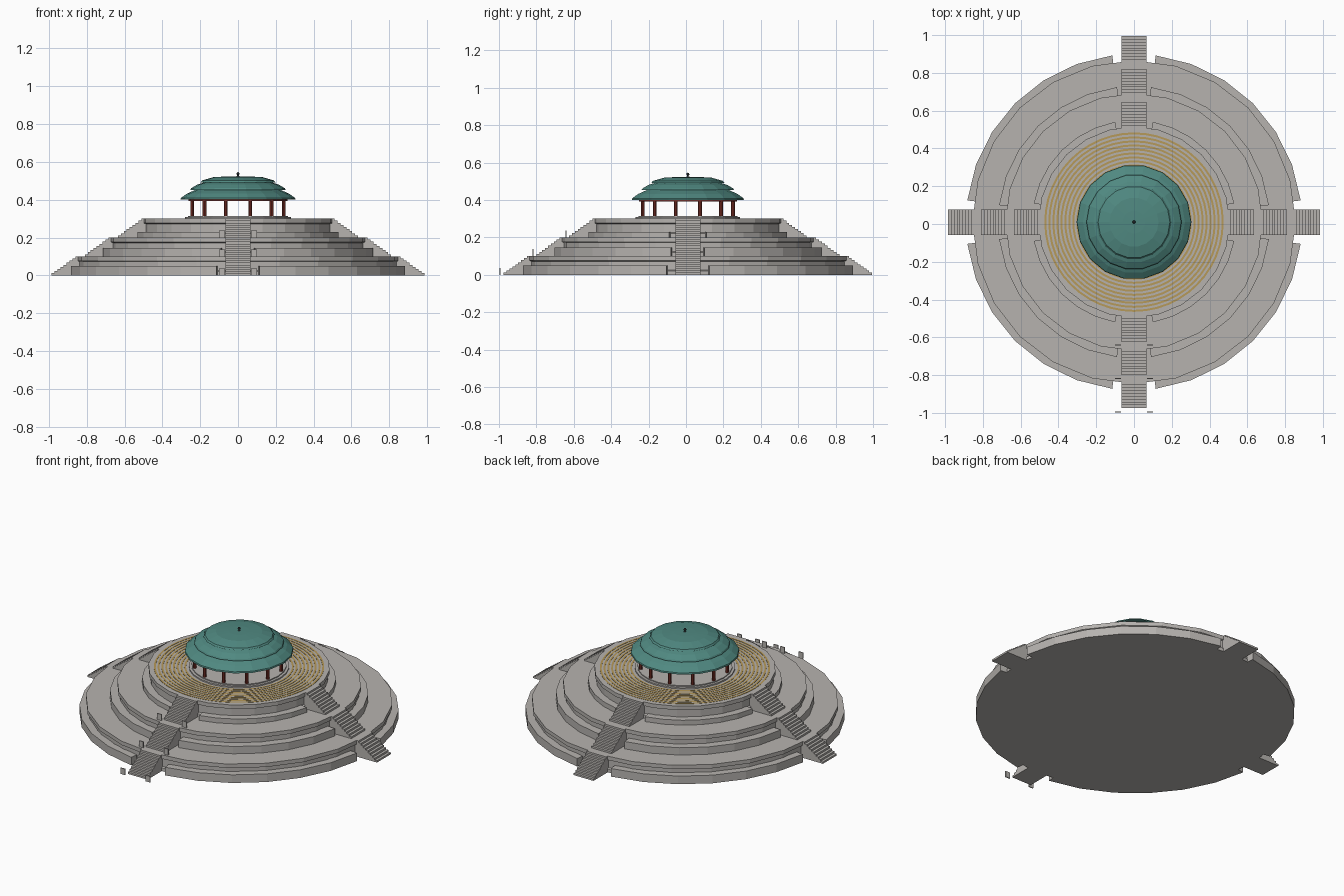
import bpy, bmesh
from math import sin, cos, pi, asin, radians
from mathutils import Matrix, Vector

cube = bpy.data.objects.get("Cube")
if cube:
    bpy.data.objects.remove(cube, do_unlink=True)

CY = 0.01  # shared axis of all the round parts


def material(name, rgb):
    m = bpy.data.materials.new(name)
    m.diffuse_color = (*rgb, 1)
    m.use_nodes = True
    bsdf = m.node_tree.nodes["Principled BSDF"]
    bsdf.inputs["Base Color"].default_value = (*rgb, 1)
    bsdf.inputs["Roughness"].default_value = 0.9
    return m


stone = material("grey stone", (0.47, 0.45, 0.43))
gold = material("gold inlay", (0.47, 0.32, 0.10))
teal = material("teal roof", (0.08, 0.25, 0.22))
red = material("dark red timber", (0.20, 0.03, 0.02))
dark = material("dark metal", (0.04, 0.05, 0.05))


def finish(name, bm, mat):
    bmesh.ops.remove_doubles(bm, verts=bm.verts, dist=1e-5)
    bmesh.ops.recalc_face_normals(bm, faces=bm.faces)
    mesh = bpy.data.meshes.new(name)
    bm.to_mesh(mesh)
    bm.free()
    mesh.materials.append(mat)
    ob = bpy.data.objects.new(name, mesh)
    ob.location.y = CY
    bpy.context.collection.objects.link(ob)
    return ob


def sweep(bm, profile, steps, start=0.0, end=2 * pi, closed=False):
    """Turn an (r, z) profile round the axis; cap the ends of part turns."""
    rows = []
    for i in range(steps + 1):
        a = start + (end - start) * i / steps
        rows.append([bm.verts.new((r * cos(a), r * sin(a), z)) for r, z in profile])
    n = len(profile)
    for a, b in zip(rows, rows[1:]):
        for j in range(n if closed else n - 1):
            k = (j + 1) % n
            quad = [a[j], b[j], b[k], a[k]]
            if profile[j][0] == 0:
                quad.pop(0)
            elif profile[k][0] == 0:
                quad.pop()
            bm.faces.new(quad)
    if closed and end - start < 6.28:
        bm.faces.new(rows[0])
        bm.faces.new(rows[-1])


def band(r0, r1, z0, z1):
    return [(r0, z0), (r1, z0), (r1, z1), (r0, z1)]


def box(bm, size, centre):
    m = Matrix.Translation(centre) @ Matrix.Diagonal((*size, 1))
    bmesh.ops.create_cube(bm, size=1, matrix=m)


# Three terraces: drum, outer stepped kerb in four arcs, four stairways
STEPS, RUN, RISE = 9, 0.14, 0.1
tiers = [("lower", 0.85, 0.89, 0.05, 0.115), ("middle", 0.675, 0.72, 0.045, 0.09),
         ("upper", 0.5, 0.54, 0.03, 0.1)]
for level, (name, r, kerb, kerb_h, gap) in enumerate(tiers):
    z = level * RISE
    bm = bmesh.new()
    sweep(bm, [(0, z), (r + .006, z), (r + .006, z + .02), (r - .004, z + .025),
               (r - .004, z + .072), (r + .006, z + .076), (r + .006, z + RISE),
               (0, z + RISE)], 24)
    finish(name + "_terrace", bm, stone)

    bm = bmesh.new()
    half = asin(gap / kerb)
    for q in range(4):
        sweep(bm, band(r - .005, kerb, z, z + kerb_h), 6,
              q * pi / 2 + half, (q + 1) * pi / 2 - half, closed=True)
    finish(name + "_kerb", bm, stone)

    bm = bmesh.new()
    for q in range(4):
        turn = Matrix.Rotation(q * pi / 2, 4, 'Z')
        outline = [(r - .02, z)]
        for s in range(STEPS):
            edge = r - .005 + RUN * (1 - s / STEPS)
            outline += [(edge, z + RISE * s / STEPS), (edge, z + RISE * (s + 1) / STEPS)]
        outline.append((r - .02, z + RISE))
        sides = [[bm.verts.new(turn @ Vector((x, y, h))) for x, h in outline]
                 for y in (-.067, .067)]
        for side in sides:
            bm.faces.new(side)
        for i in range(len(outline)):
            k = (i + 1) % len(outline)
            bm.faces.new([sides[0][i], sides[0][k], sides[1][k], sides[1][i]])
    finish(name + "_stairs", bm, stone)

    # Thin marker slabs either side of the front stairs
    bm = bmesh.new()
    for x in (-.085, .085):
        box(bm, (.03, .006, .037), (x, -1.005 + level * .177, z + .0185))
    finish(name + "_marker_slabs", bm, stone)

# Concentric inlay on the top terrace
bm = bmesh.new()
for i in range(9):
    r = 0.295 + i * 0.0212
    sweep(bm, band(r, r + .0105, .299, .3015), 48, closed=True)
finish("gold_paving_rings", bm, gold)

# Pavilion floor
bm = bmesh.new()
sweep(bm, [(0, .3), (.28, .3), (.28, .308), (.265, .308), (.265, .314), (0, .314)], 24)
finish("pavilion_floor", bm, stone)

# Columns and ring beam
bm = bmesh.new()
for i in range(12):
    a = radians(15 + 30 * i)
    m = Matrix.Translation((.25 * cos(a), .25 * sin(a), .356))
    bmesh.ops.create_cone(bm, cap_ends=True, segments=8, radius1=.01, radius2=.01,
                          depth=.092, matrix=m)
finish("columns", bm, red)
bm = bmesh.new()
sweep(bm, band(.24, .262, .392, .404), 24, closed=True)
finish("ring_beam", bm, red)

# Three-layered roof
bm = bmesh.new()
sweep(bm, [(0, .4), (.304, .4), (.302, .409), (.27, .432), (.225, .452), (.252, .452),
           (.247, .461), (.215, .48), (.18, .491), (.198, .492), (.19, .502),
           (.13, .519), (.06, .523), (0, .524)], 18)
finish("roof", bm, teal)

# Finial
bm = bmesh.new()
sweep(bm, [(0, .52), (.01, .522), (.004, .527), (.004, .531), (.009, .536),
           (.006, .543), (0, .546)], 8)
finish("finial", bm, dark)
